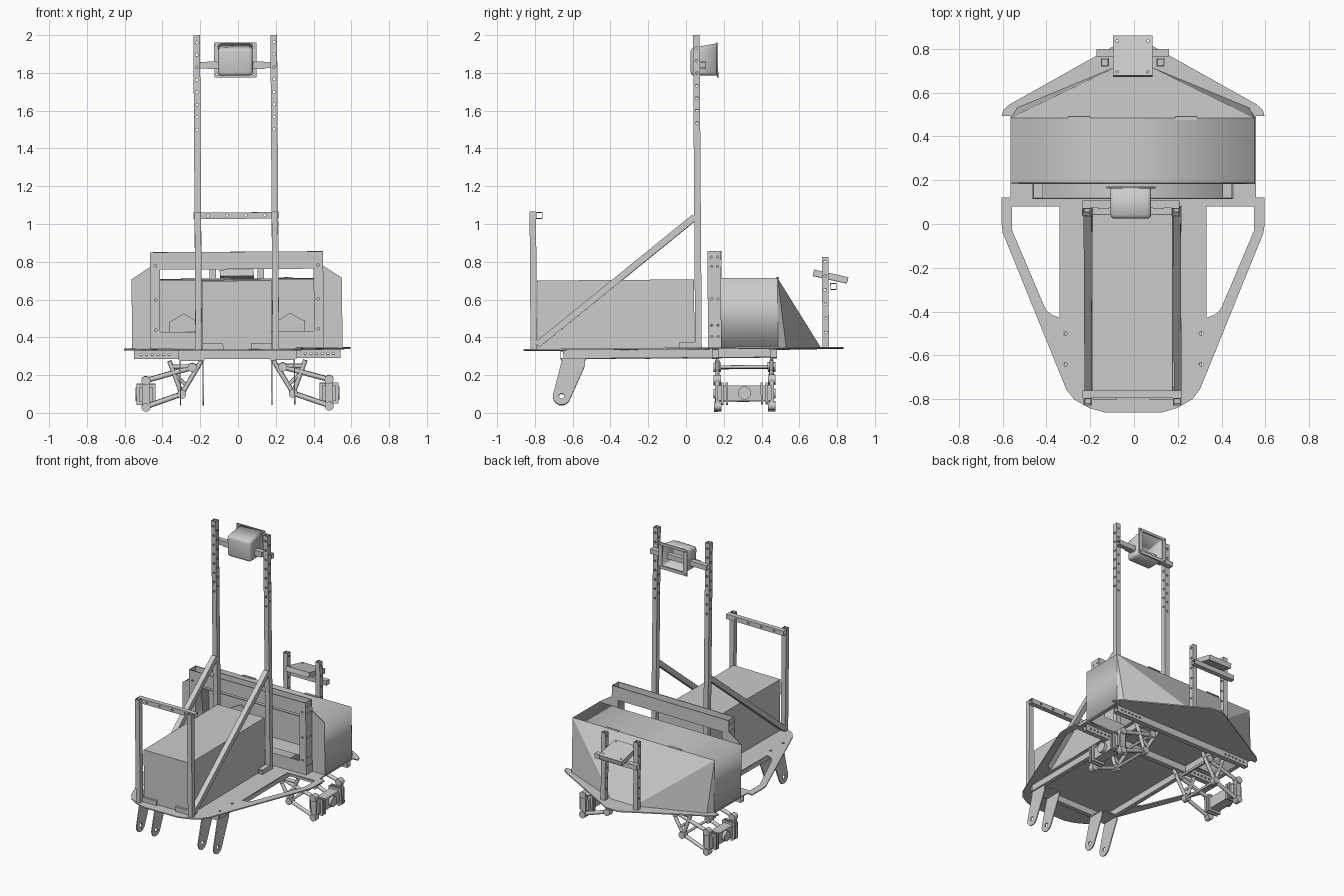
import bpy, bmesh, math
from mathutils import Matrix, Vector

if "Cube" in bpy.data.objects:
    bpy.data.objects.remove(bpy.data.objects["Cube"])

COL = bpy.context.scene.collection


def add(name, bm, mat=Matrix(), smooth=False):
    bmesh.ops.recalc_face_normals(bm, faces=bm.faces)
    me = bpy.data.meshes.new(name)
    bm.to_mesh(me)
    bm.free()
    if smooth:
        me.shade_smooth()
        me.set_sharp_from_angle(angle=math.radians(35))
    ob = bpy.data.objects.new(name, me)
    ob.matrix_world = mat
    COL.objects.link(ob)
    return ob


def box(name, lo, hi):
    lo, hi = Vector(lo), Vector(hi)
    bm = bmesh.new()
    bmesh.ops.create_cube(bm, size=1, matrix=Matrix.Translation((lo + hi) / 2) @ Matrix.Diagonal((*(hi - lo), 1)))
    return add(name, bm)


def along(p, q):
    p, q = Vector(p), Vector(q)
    return Matrix.Translation((p + q) / 2) @ (q - p).to_track_quat('Z', 'Y').to_matrix().to_4x4(), (q - p).length


def tube(name, p, q, w=0.035, h=None, wall=0.004):
    """Hollow, open-ended rectangular tube from p to q."""
    m, length = along(p, q)
    bm = bmesh.new()
    bmesh.ops.create_cube(bm, size=1, matrix=Matrix.Diagonal((w, h or w, length, 1)))
    bm.normal_update()
    bmesh.ops.delete(bm, geom=[f for f in bm.faces if abs(f.normal.z) > 0.9], context='FACES_ONLY')
    ob = add(name, bm, m)
    s = ob.modifiers.new("wall", 'SOLIDIFY')
    s.thickness, s.offset = wall, -1
    return ob


def rod(name, p, q, r, n=14):
    m, length = along(p, q)
    bm = bmesh.new()
    bmesh.ops.create_cone(bm, cap_ends=True, segments=n, radius1=r, radius2=r, depth=length)
    return add(name, bm, m, True)


def sheet(name, loops, plane, at, thick):
    """Flat part cut from outline loops; inner loops become holes."""
    cu = bpy.data.curves.new(name, 'CURVE')
    cu.dimensions, cu.fill_mode, cu.extrude = '2D', 'BOTH', thick / 2
    for pts in loops:
        sp = cu.splines.new('POLY')
        sp.points.add(len(pts) - 1)
        for p, c in zip(sp.points, pts):
            p.co = (*c, 0, 1)
        sp.use_cyclic_u = True
    tmp = bpy.data.objects.new(name, cu)
    COL.objects.link(tmp)
    me = bpy.data.meshes.new_from_object(tmp.evaluated_get(bpy.context.evaluated_depsgraph_get()))
    bm = bmesh.new()
    bm.from_mesh(me)
    bmesh.ops.remove_doubles(bm, verts=bm.verts, dist=1e-5)
    bpy.data.objects.remove(tmp)
    mats = {'XY': Matrix.Translation((0, 0, at)),
            'XZ': Matrix.Translation((0, at, 0)) @ Matrix.Rotation(math.pi / 2, 4, 'X'),
            'YZ': Matrix(((0, 0, 1, at), (1, 0, 0, 0), (0, 1, 0, 0), (0, 0, 0, 1)))}
    return add(name, bm, mats[plane])


def drill(name, parts, holes, r=0.007):
    """Cut bolt holes: each hole is (centre, axis, length)."""
    bm = bmesh.new()
    for c, axis, length in holes:
        rot = Matrix.Rotation(math.pi / 2, 4, {'x': 'Y', 'y': 'X', 'z': 'Z'}[axis])
        bmesh.ops.create_cone(bm, cap_ends=True, segments=10, radius1=r, radius2=r, depth=length,
                              matrix=Matrix.Translation(c) @ rot)
    cutter = add(name, bm)
    cutter.hide_render = True
    cutter.hide_set(True)
    for p in parts:
        b = p.modifiers.new("holes", 'BOOLEAN')
        b.object, b.solver = cutter, 'EXACT'


def both(half):
    return half + [(-x, y) for x, y in reversed(half)]


def rect(x, z0, z1):
    return [(-x, z0), (x, z0), (x, z1), (-x, z1)]


# deck plate with side windows and openings over the suspension
outline = both([(.13, -.86), (.20, -.84), (.27, -.80), (.305, -.755), (.595, -.04), (.60, 0), (.60, .12),
                (.56, .12), (.56, .492), (.60, .492), (.592, .52), (.565, .545), (.11, .80), (.05, .835)])
loops = [outline]
window = [(.335, .08), (.552, .08), (.552, -.03), (.41, -.365), (.395, -.395), (.37, -.415), (.335, -.428)]
bay = [(.335, .20), (.54, .20), (.54, .475), (.335, .475)]
for s in (1, -1):
    loops += [[(s * x, y) for x, y in window], [(s * x, y) for x, y in bay]]
deck = sheet("deck_plate", loops, 'XY', .338, .008)
drill("deck_holes", [deck], [((s * .31, y, .338), 'z', .05) for s in (1, -1) for y in (-.5, -.64)], .009)

# chassis frame under the deck
beams = [tube("cross_beam", (-.547, y, .31), (.547, y, .31), .035, .046) for y in (.155, .465)]
drill("beam_holes", beams, [((s * (.36 + .03 * i), .31, .31), 'y', .5) for s in (1, -1) for i in range(6)], .006)
tube("front_cross_beam", (-.315, -.65, .312), (.315, -.65, .312), .03, .044)
for s in (1, -1):
    tube("side_rail", (s * .30, -.65, .312), (s * .30, .48, .312), .03, .044)
    # fork plates for the front casters
    arc = [(-.66 + .047 * math.cos(a), .092 + .047 * math.sin(a))
           for a in [math.radians(-205 + 25 * i) for i in range(8)]]
    hole = [(-.66 + .014 * math.cos(i * math.pi / 6), .092 + .014 * math.sin(i * math.pi / 6)) for i in range(12)]
    for x in (.182, .302):
        sheet("caster_fork", [[(-.655, .29)] + arc + [(-.535, .255), (-.535, .29)], hole], 'YZ', s * x, .007)
    box("fork_mount", (s * .24 - .065, -.66, .282), (s * .24 + .065, -.53, .29))

# main box
box("main_box", (-.183, -.785, .342), (.183, .045, .705))

# front hoop, mast and braces
mast = []
for s in (1, -1):
    x = s * .204
    mast.append(tube("mast_post", (x, .066, .342), (x, .066, 2.0)))
    tube("front_post", (x, -.806, .342), (x, -.806, 1.07), .034)
    tube("diagonal_brace", (x, -.787, .365), (x, .05, 1.035), .035)
    tube("mast_foot", (x, .048, .358), (x, -.035, .358), .035, .032)
    tube("front_foot", (x - s * .02, -.77, .358), (x - s * .13, -.77, .358), .06, .032)
bar = tube("front_hoop_bar", (-.226, -.772, 1.05), (.226, -.772, 1.05), .034)
top_bar = tube("mast_bar", (-.222, .10, 1.84), (.222, .10, 1.84), .034)
drill("hoop_holes", [bar], [((x, -.772, 1.05), 'y', .1) for x in (-.15, -.05, .05, .15)])
holes = []
for i in range(8):
    z = 1.50 + .066 * i
    holes += [((s * .204, .066, z), 'y', .06) for s in (1, -1)]
    holes.append(((0, .066, z + .033), 'x', .6))
drill("mast_holes", mast, [h for h in holes if h[0][2] < 1.98])

# hollow head housing, open at the back
bm = bmesh.new()
bmesh.ops.create_cube(bm, size=1)
for v in bm.verts:
    back = v.co.y > 0
    v.co = ((.092 if v.co.x > 0 else -.092), .175 if back else .035,
            (1.955 if back else 1.93) if v.co.z > 0 else 1.785)
bm.normal_update()
bmesh.ops.delete(bm, geom=[f for f in bm.faces if f.normal.y > .9], context='FACES_ONLY')
bmesh.ops.bevel(bm, geom=[e for e in bm.edges if not e.is_boundary], offset=.018, segments=3,
                profile=.5, affect='EDGES')
head = add("head_housing", bm, smooth=True)
sol = head.modifiers.new("wall", 'SOLIDIFY')
sol.thickness, sol.offset = .005, -1
flange = sheet("head_flange", [rect(.112, 1.775, 1.96), rect(.083, 1.797, 1.942)], 'XZ', .177, .008)
drill("flange_holes", [flange], [((x, .177, z), 'y', .04) for x in (-.098, .098) for z in (1.79, 1.945)], .005)
for s in (1, -1):
    box("head_clamp", (s * .125 - .025, .078, 1.82), (s * .125 + .025, .084, 1.86))

# rear box: open-bottomed shell, rear wall, windowed front with channel frame
sheet("rear_box_shell", [[(-.557, .34), (-.557, .708), (.557, .708), (.557, .34),
                          (.551, .34), (.551, .702), (-.551, .702), (-.551, .34)]], 'XZ', .339, .296)
sheet("rear_box_wall", [rect(.551, .34, .704)], 'XZ', .47, .005)
opening = rect(.407, .43, .76)
sheet("rear_box_face", [both([(.557, .34), (.557, .71), (.458, .775), (.458, .852)]), opening], 'XZ', .188, .006)
face = sheet("frame_face", [rect(.455, .34, .852), opening], 'XZ', .12, .006)
sheet("frame_lining", [rect(.411, .426, .764), opening], 'XZ', .154, .066)
sides = [box("frame_side", (s * .455 - .003, .117, .34), (s * .455 + .003, .188, .852)) for s in (1, -1)]
drill("frame_side_holes", sides, [((0, y, z), 'x', 1.2) for y in (.137, .17) for z in (.40, .46, .60, .77, .82)], .006)
drill("frame_face_holes", [face], [((s * .43, .12, z), 'y', .03) for s in (1, -1) for z in (.44, .60, .78)], .007)
for s in (1, -1):
    # gussets inside the window and hinge tabs on top
    sheet("inner_gusset", [[(s * x, z) for x, z in
                            ((.36, .34), (.36, .48), (.28, .525), (.21, .48), (.21, .34))]], 'XZ', .44, .006)
    box("hinge_tab", (s * .245 - .05, .478, .706), (s * .245 + .05, .494, .713))

# sloped nose cover
bm = bmesh.new()
V = {}
for s in (1, -1):
    for k, c in zip("TBCD", ((.557, .487, .708), (.557, .487, .343), (.53, .53, .343), (.09, .712, .343))):
        V[k, s] = bm.verts.new((s * c[0], c[1], c[2]))
bm.faces.new([V['T', -1], V['T', 1], V['D', 1], V['D', -1]])
for s in (1, -1):
    bm.faces.new([V['T', s], V['C', s], V['D', s]])
    bm.faces.new([V['T', s], V['B', s], V['C', s]])
nose = add("nose_cover", bm)
nose.modifiers.new("wall", 'SOLIDIFY').thickness = .005

# rear bracket with tilted box
posts = [tube("rear_post", (s * .127, .74, .342), (s * .127, .74, .82), .034) for s in (1, -1)]
drill("rear_post_holes", posts, [((0, .74, .42 + .075 * i), 'x', .4) for i in range(6)])
tube("rear_bar", (-.165, .783, .663), (.165, .783, .663), .034)
pod = box("rear_pod", (-.09, -.093, -.017), (.09, .093, .017))
pod.matrix_world = Matrix.Translation((0, .768, .716)) @ Matrix.Rotation(math.radians(-13), 4, 'X')
drill("pod_holes", [pod], [((x, .768 + y, .716), 'z', .3) for x in (-.07, .07) for y in (-.07, .07)], .006)

# double-wishbone suspension
for s in (1, -1):
    for y in (.165, .452):
        P = lambda x, z, dy=0: (s * x, y + dy, z)
        for x in (.19, .36):
            rod("arm_bracket", P(x, .275), P(.295, .10), .012)
        rod("bracket_tie", P(.20, .245), P(.35, .245), .011)
        rod("upper_arm", P(.22, .245), P(.485, .172), .013)
        rod("lower_arm", P(.295, .10), P(.485, .034), .013)
        rod("arm_strut", P(.34, .21), P(.275, .15), .009)
        for x, z in ((.24, .24), (.295, .10), (.485, .172), (.485, .032)):
            rod("pivot_boss", P(x, z, -.02), P(x, z, .02), .024)
        box("hub_lug", (s * .485 - .02, y - .012, .03), (s * .485 + .02, y + .012, .172))
    # hub carrier with fins
    box("hub_carrier", (s * .485 - .035, .165, .06), (s * .485 + .035, .452, .14))
    for y in (.19, .215, .40, .425):
        box("hub_fin", (s * .485 - .05, y - .006, .045), (s * .485 + .05, y + .006, .155))
    rod("wheel_stub", (s * .505, .308, .10), (s * .54, .308, .10), .035, 20)
    rod("lower_pivot", (s * .295, .165, .10), (s * .295, .452, .10), .009)
    rod("upper_pivot", (s * .24, .165, .24), (s * .24, .452, .24), .009)

# the whole model leans very slightly
lean = (Matrix.Translation((-.004, 0, .34)) @ Matrix.Rotation(-.0065, 4, 'Y') @ Matrix.Rotation(.007, 4, 'X')
        @ Matrix.Translation((0, 0, -.34)))
bpy.context.view_layer.update()
for ob in COL.objects:
    ob.matrix_world = lean @ ob.matrix_world
